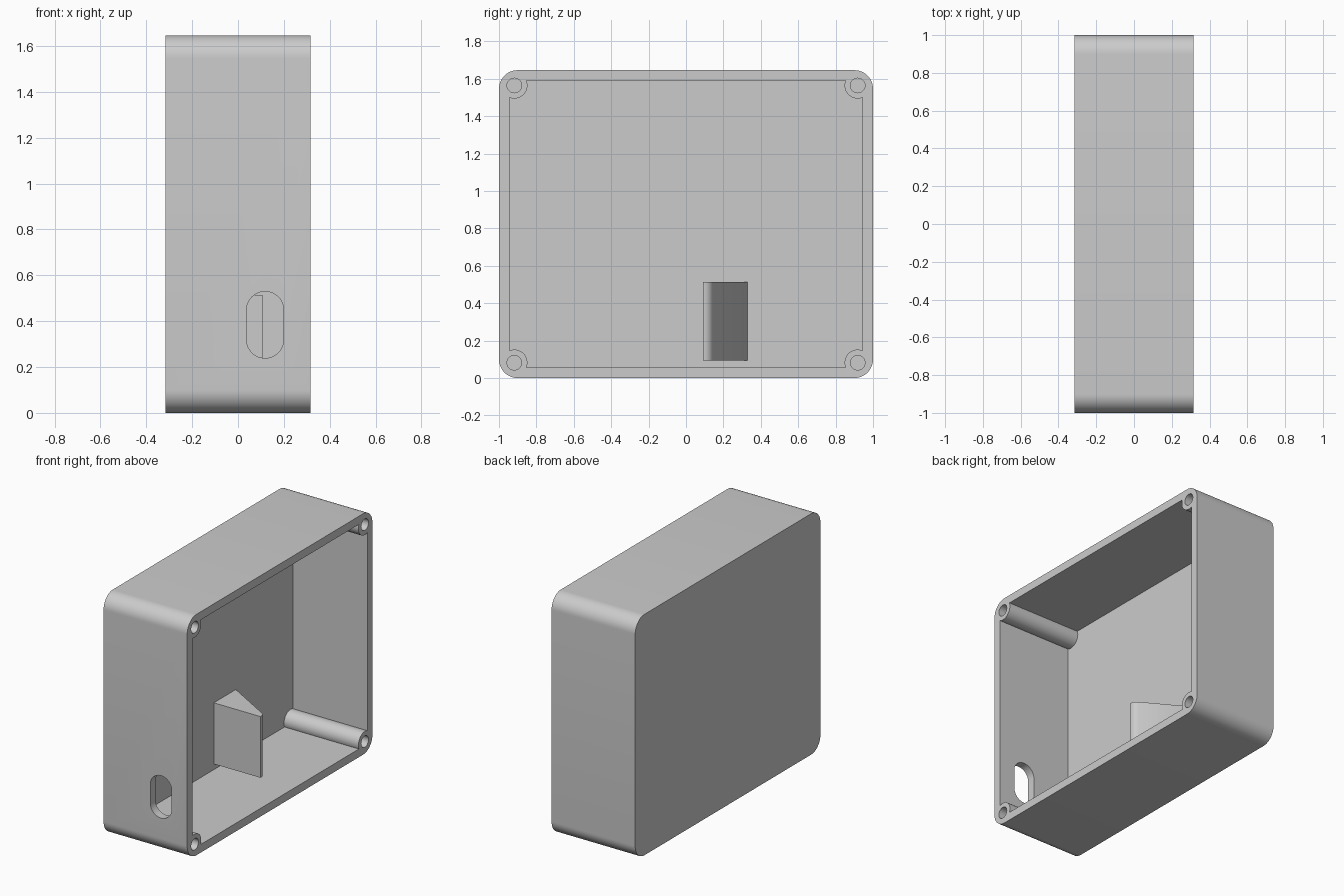
import bpy
import bmesh
from math import cos, sin, radians

cube = bpy.data.objects.get("Cube")
if cube:
    bpy.data.objects.remove(cube, do_unlink=True)

# Overall sizes
HX, HY, H = 0.316, 1.0, 1.646
WALL, FLOOR = 0.056, -0.246
MID = H / 2
SCREW = 0.082      # screw centre distance from the outer sides

grey = bpy.data.materials.new("light grey plastic")
grey.use_nodes = True
colour = (0.6, 0.6, 0.6, 1)
grey.diffuse_color = colour
grey.node_tree.nodes["Principled BSDF"].inputs["Base Color"].default_value = colour


def arc(u, v, r, start, end, steps):
    """Points on an arc, angles in degrees."""
    angles = [radians(start + (end - start) * i / steps) for i in range(steps + 1)]
    return [(u + r * cos(a), v + r * sin(a)) for a in angles]


def rounded_rect(u, v, hu, hv, r, steps=12):
    points = []
    for i, (su, sv) in enumerate([(1, 1), (-1, 1), (-1, -1), (1, -1)]):
        points += arc(u + su * (hu - r), v + sv * (hv - r), r, i * 90, i * 90 + 90, steps)
    return points


def prism(name, profile, low, high, axis):
    """Extrude a 2D profile along the x, y or z axis."""
    place = {"x": lambda u, v, w: (w, u, v),
             "y": lambda u, v, w: (u, w, v),
             "z": lambda u, v, w: (u, v, w)}[axis]
    bm = bmesh.new()
    base = bm.faces.new([bm.verts.new(place(u, v, low)) for u, v in profile])
    extruded = bmesh.ops.extrude_face_region(bm, geom=[base], use_keep_orig=True)
    moved = [g for g in extruded["geom"] if isinstance(g, bmesh.types.BMVert)]
    bmesh.ops.translate(bm, verts=moved, vec=place(0, 0, high - low))
    bmesh.ops.remove_doubles(bm, verts=bm.verts, dist=1e-5)
    bmesh.ops.recalc_face_normals(bm, faces=bm.faces)
    mesh = bpy.data.meshes.new(name)
    bm.to_mesh(mesh)
    bm.free()
    mesh.materials.append(grey)
    obj = bpy.data.objects.new(name, mesh)
    bpy.context.collection.objects.link(obj)
    return obj


def activate(obj):
    bpy.ops.object.select_all(action="DESELECT")
    obj.select_set(True)
    bpy.context.view_layer.objects.active = obj


def cut(target, cutter):
    mod = target.modifiers.new("cut", "BOOLEAN")
    mod.operation = "DIFFERENCE"
    mod.solver = "EXACT"
    mod.object = cutter
    activate(target)
    bpy.ops.object.modifier_apply(modifier=mod.name)
    bpy.data.objects.remove(cutter, do_unlink=True)


# Outer case with rounded long edges
case = prism("case", rounded_rect(0, MID, HY, MID, 0.1), -HX, HX, "x")

# Cavity, leaving round screw posts in its corners
rim = HX + 0.1
cavity = prism("cavity", [(s * (HY - WALL), MID + t * (MID - WALL))
                          for s, t in [(1, 1), (-1, 1), (-1, -1), (1, -1)]],
               FLOOR, rim, "x")
corners = [(s * (HY - SCREW), MID + t * (MID - SCREW)) for s in (-1, 1) for t in (-1, 1)]
for y, z in corners:
    cut(cavity, prism("post", arc(y, z, 0.07, 0, 360, 40), FLOOR - 0.1, rim + 0.1, "x"))
cut(case, cavity)

# Screw holes in the posts
for y, z in corners:
    cut(case, prism("hole", arc(y, z, 0.039, 0, 360, 32), FLOOR + 0.004, rim, "x"))

# Cable slot through the front wall
cut(case, prism("slot", rounded_rect(0.118, 0.384, 0.081, 0.145, 0.0809),
                -HY - 0.1, -HY + 0.1, "y"))

# Wedge bracket on the floor of the case, with a rounded tip
wedge_profile = ([(FLOOR - 0.01, 0.09), (0.107, 0.09)]
                 + arc(0.055, 0.095, 0.052, 0, 60, 8)
                 + [(FLOOR, 0.328), (FLOOR - 0.01, 0.328)])
wedge = prism("wedge_bracket", wedge_profile, 0.095, 0.513, "z")

for obj in (case, wedge):
    activate(obj)
    bpy.ops.object.shade_smooth_by_angle(angle=radians(30))
